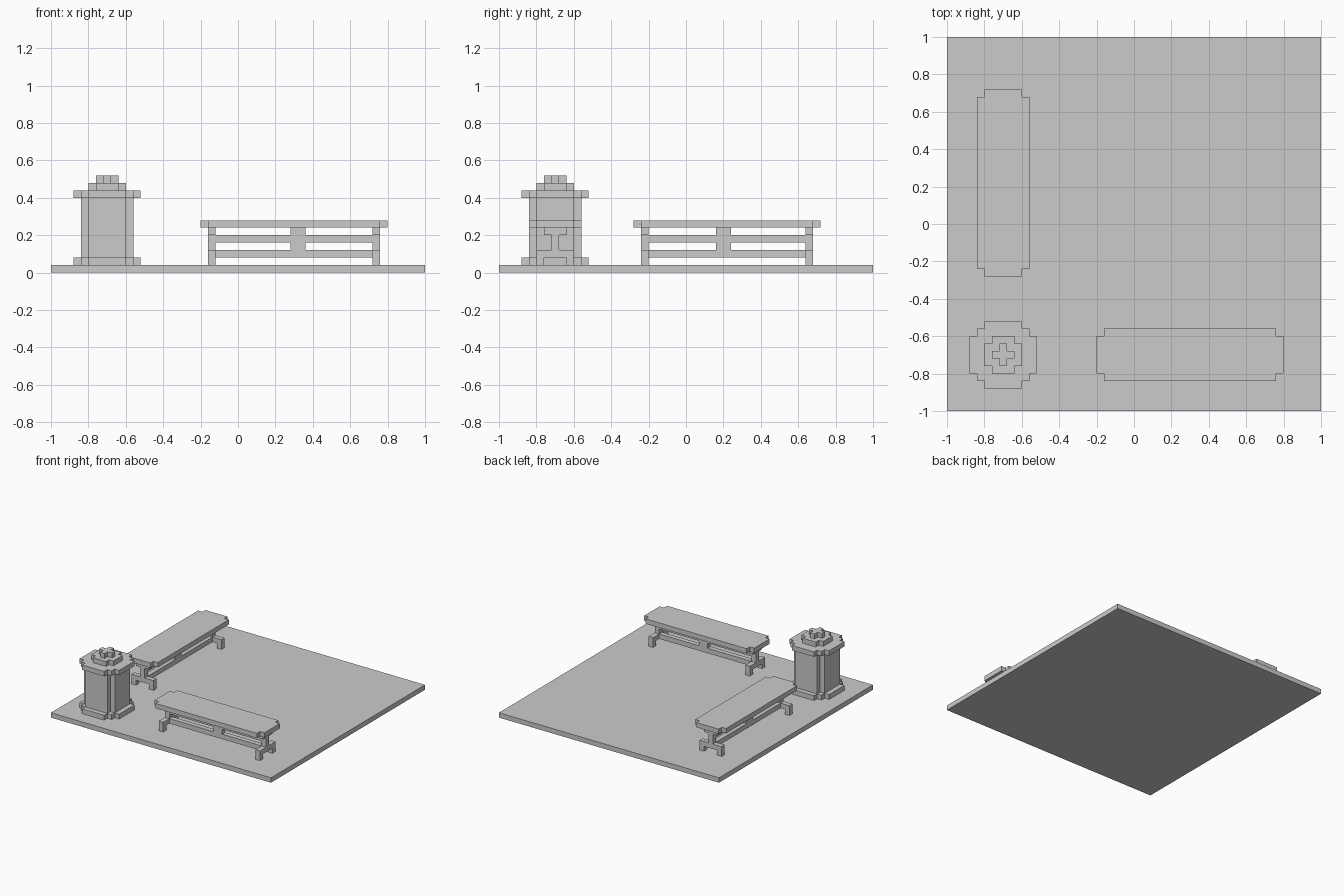
import bpy, bmesh
from math import pi
from mathutils import Matrix

if "Cube" in bpy.data.objects:
    bpy.data.objects.remove(bpy.data.objects["Cube"])


def stepped_outline(steps):
    """Outline with stepped corners; steps are half sizes, widest x first."""
    quad = []
    for i, (hx, hy) in enumerate(steps):
        if i:
            quad.append((hx, steps[i - 1][1]))
        quad.append((hx, hy))
    back = quad[::-1]
    return (quad + [(-x, y) for x, y in back]
            + [(-x, -y) for x, y in quad] + [(x, -y) for x, y in back])


def prism(name, pts, depth, matrix):
    """Closed outline extruded along local z, then placed by a matrix."""
    bm = bmesh.new()
    face = bm.faces.new([bm.verts.new((x, y, 0)) for x, y in pts])
    ext = bmesh.ops.extrude_face_region(bm, geom=[face])
    verts = [v for v in ext["geom"] if isinstance(v, bmesh.types.BMVert)]
    bmesh.ops.translate(bm, vec=(0, 0, depth), verts=verts)
    bmesh.ops.recalc_face_normals(bm, faces=bm.faces)
    bm.transform(matrix)
    mesh = bpy.data.meshes.new(name)
    bm.to_mesh(mesh)
    bm.free()
    obj = bpy.data.objects.new(name, mesh)
    bpy.context.collection.objects.link(obj)
    return obj


def slab(name, steps, z0, z1, place=Matrix()):
    return prism(name, stepped_outline(steps), z1 - z0,
                 place @ Matrix.Translation((0, 0, z0)))


def box(name, x0, x1, hy, z0, z1, place):
    """Box centred on local y."""
    mid = Matrix.Translation(((x0 + x1) / 2, 0, 0))
    return slab(name, [((x1 - x0) / 2, hy)], z0, z1, place @ mid)


# Ground plate
slab("ground_plate", [(1, 1)], 0, 0.04)

# Litter bin: foot ring, body, rim and two lid tiers
bin_place = Matrix.Translation((-0.7, -0.7, 0))
RING = [(0.18, 0.10), (0.14, 0.14), (0.10, 0.18)]
slab("bin_foot", RING, 0.04, 0.08, bin_place)
slab("bin_body", [(0.14, 0.10), (0.10, 0.14)], 0.08, 0.40, bin_place)
slab("bin_rim", RING, 0.40, 0.44, bin_place)
slab("bin_lid", [(0.10, 0.06), (0.06, 0.10)], 0.44, 0.48, bin_place)
slab("bin_knob", [(0.06, 0.02), (0.02, 0.06)], 0.48, 0.52, bin_place)

# End frame silhouette of a bench, right half from the top down (y, z)
HALF = [(0.06, 0.24), (0.06, 0.20), (0.02, 0.20), (0.02, 0.12),
        (0.10, 0.12), (0.10, 0.04), (0.06, 0.04), (0.06, 0.08)]
FRAME = HALF + [(-y, z) for y, z in HALF[::-1]]
# maps profile (x, y, depth) to (y, z, x)
STAND = Matrix(((0, 0, 1, 0), (1, 0, 0, 0), (0, 1, 0, 0), (0, 0, 0, 1)))


def bench(prefix, place):
    slab(prefix + "_seat", [(0.50, 0.10), (0.46, 0.14)], 0.24, 0.28, place)
    for side, x in (("left", -0.46), ("right", 0.42)):
        prism(f"{prefix}_{side}_leg", FRAME, 0.04,
              place @ Matrix.Translation((x, 0, 0)) @ STAND)
    # long rails with a central post between and above them
    for level, z in (("lower", 0.08), ("upper", 0.16)):
        box(f"{prefix}_{level}_rail", -0.42, 0.42, 0.02, z, z + 0.04, place)
    for level, z in (("lower", 0.12), ("upper", 0.20)):
        box(f"{prefix}_{level}_post", -0.02, 0.06, 0.02, z, z + 0.04, place)


bench("front_bench", Matrix.Translation((0.3, -0.7, 0)))
bench("side_bench", Matrix.Translation((-0.7, 0.22, 0)) @ Matrix.Rotation(-pi / 2, 4, "Z"))
